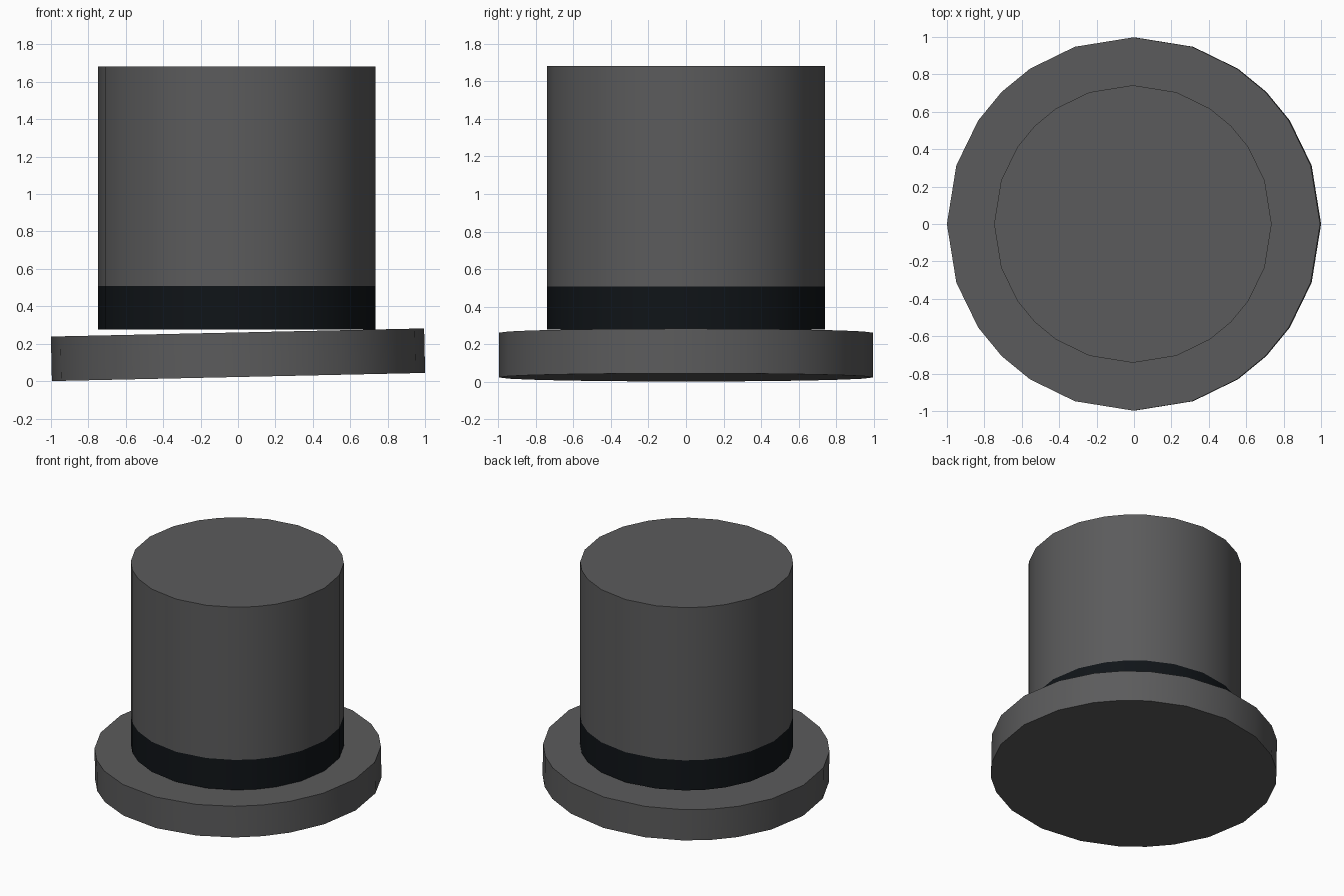
import bpy, bmesh
from math import radians, cos, sin

if "Cube" in bpy.data.objects:
    bpy.data.objects.remove(bpy.data.objects["Cube"])

# Unevenly spaced 24-sided ring: one quarter of angles, repeated four times
QUARTER = [0, 18.3, 33.7, 45, 56.3, 71.7]
ANGLES = [radians(q * 90 + a) for q in range(4) for a in QUARTER]


def material(name, rgb):
    m = bpy.data.materials.new(name)
    m.diffuse_color = (*rgb, 1)
    m.use_nodes = True
    m.node_tree.nodes["Principled BSDF"].inputs["Base Color"].default_value = m.diffuse_color
    return m


def disc(name, radius, z0, z1, mat, x=0.0, tilt=0.0):
    """Capped cylinder from z0 to z1, optionally tilted about its own centre."""
    h = (z1 - z0) / 2
    bm = bmesh.new()
    ring = [bm.verts.new((radius * cos(a), radius * sin(a), -h)) for a in ANGLES]
    base = bm.faces.new(ring)
    top = bmesh.ops.extrude_face_region(bm, geom=[base], use_keep_orig=True)
    bmesh.ops.translate(bm, vec=(0, 0, 2 * h),
                        verts=[v for v in top["geom"] if isinstance(v, bmesh.types.BMVert)])
    bmesh.ops.recalc_face_normals(bm, faces=bm.faces)
    me = bpy.data.meshes.new(name)
    bm.to_mesh(me)
    bm.free()
    me.materials.append(mat)
    ob = bpy.data.objects.new(name, me)
    bpy.context.collection.objects.link(ob)
    ob.location = (x, 0, (z0 + z1) / 2)
    ob.rotation_euler.y = radians(tilt)
    bpy.ops.object.select_all(action='DESELECT')
    ob.select_set(True)
    bpy.context.view_layer.objects.active = ob
    bpy.ops.object.shade_smooth_by_angle(angle=radians(30))
    return ob


felt = material("felt", (0.105, 0.105, 0.107))
ribbon = material("ribbon", (0.005, 0.007, 0.009))

# Slightly tilted brim, ribbon band and crown
disc("brim", 0.998, 0.022, 0.26, felt, tilt=-1.25)
disc("hat_band", 0.742, 0.277, 0.508, ribbon, x=-0.006)
disc("crown", 0.742, 0.508, 1.682, felt, x=-0.006)
